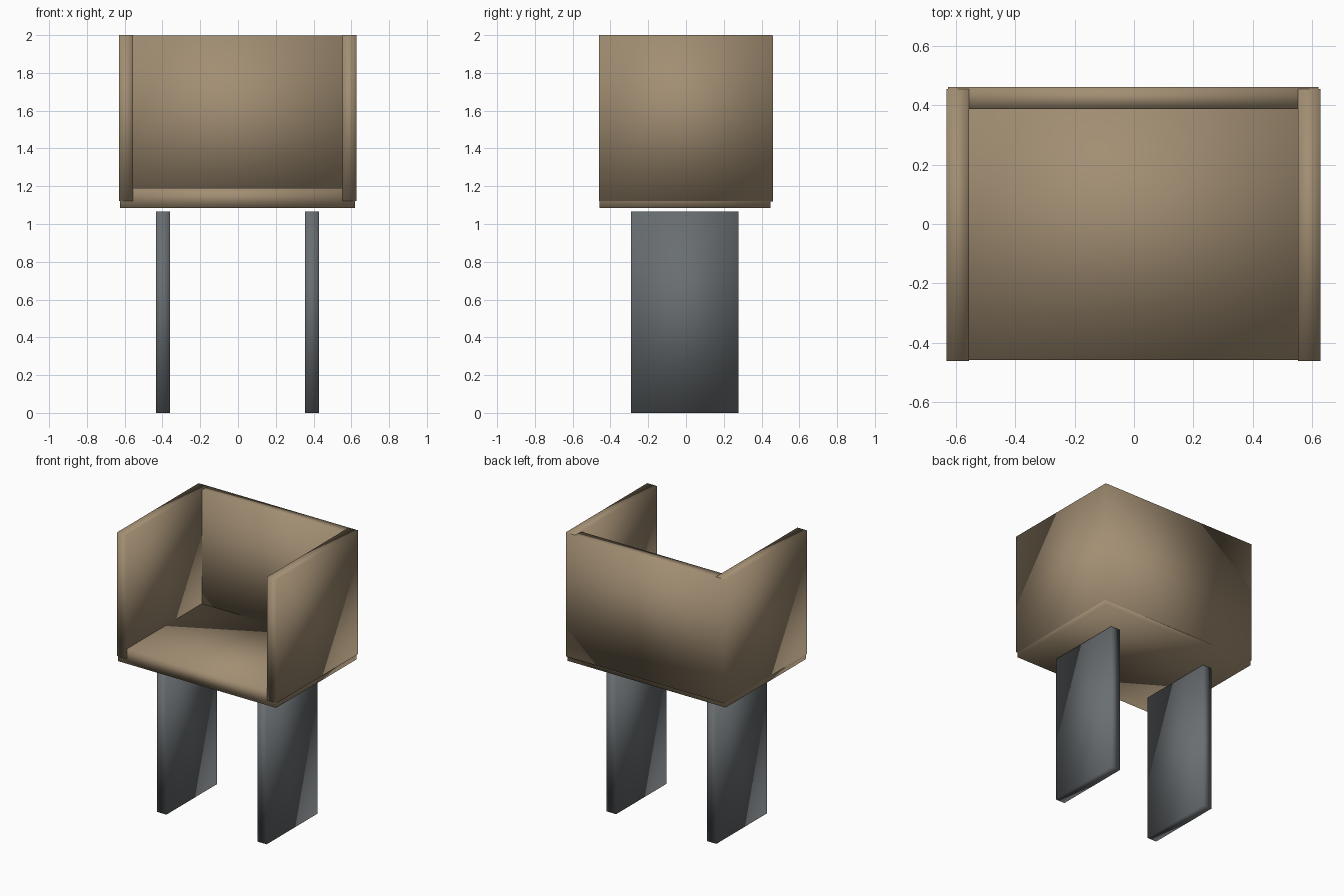
import bpy

old = bpy.data.objects.get("Cube")
if old:
    bpy.data.objects.remove(old, do_unlink=True)


def material(name, rgb):
    mat = bpy.data.materials.new(name)
    mat.use_nodes = True
    color = (*rgb, 1)
    mat.diffuse_color = color
    mat.node_tree.nodes["Principled BSDF"].inputs["Base Color"].default_value = color
    return mat


def panel(name, x, y, z, mat):
    """Softly shaded board spanning the given (min, max) ranges."""
    spans = (x, y, z)
    bpy.ops.mesh.primitive_cube_add(size=1, location=[(a + b) / 2 for a, b in spans])
    obj = bpy.context.object
    obj.name = name
    obj.scale = [b - a for a, b in spans]
    bpy.ops.object.transform_apply(location=False, rotation=False, scale=True)
    bpy.ops.object.shade_smooth()
    obj.data.materials.append(mat)
    return obj


tan = material("tan upholstery", (0.36, 0.27, 0.17))
grey = material("grey metal", (0.14, 0.155, 0.165))

# Seat and backrest
panel("seat", (-0.625, 0.62), (-0.457, 0.447), (1.085, 1.19), tan)
panel("backrest", (-0.625, 0.62), (0.387, 0.461), (1.12, 1.998), tan)

# Armrests and slab legs on both sides
for side, arm_x, leg_x in (("right", (-0.63, -0.555), (-0.434, -0.36)),
                           ("left", (0.552, 0.627), (0.355, 0.429))):
    panel(side + "_armrest", arm_x, (-0.46, 0.454), (1.122, 2.0), tan)
    panel(side + "_leg", leg_x, (-0.29, 0.278), (0, 1.065), grey)
